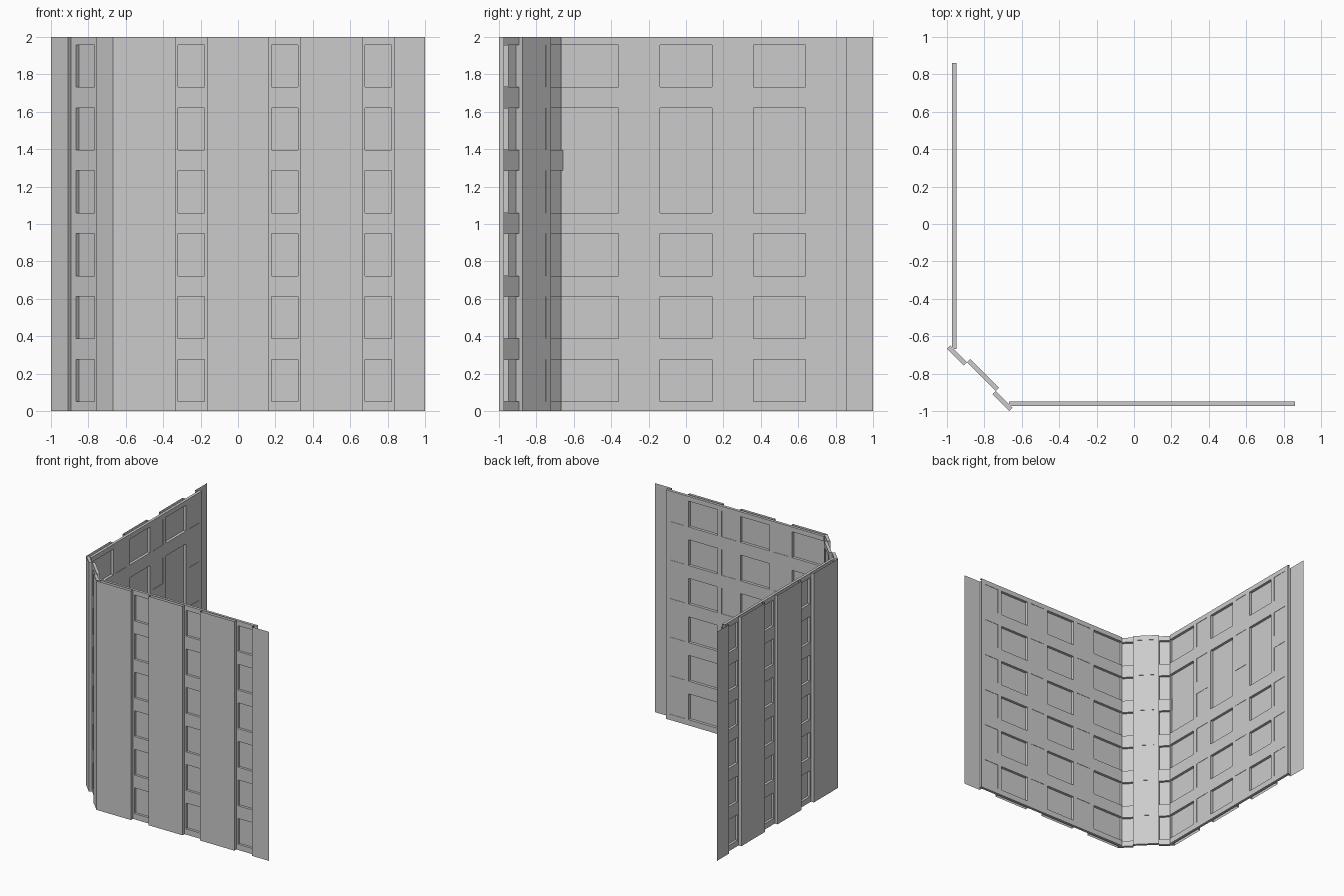
import bpy, bmesh
from mathutils import Matrix, Vector

cube = bpy.data.objects.get("Cube")
if cube:
    bpy.data.objects.remove(cube)

grey = bpy.data.materials.new("concrete_grey")
grey.use_nodes = True
COLOUR = (0.6, 0.6, 0.6, 1)
grey.diffuse_color = COLOUR
grey.node_tree.nodes["Principled BSDF"].inputs["Base Color"].default_value = COLOUR

HEIGHT = 2.0
STEP = 0.027          # relief between two layers of the facade
PANE = 0.021          # how far a pane sits inside its column
CORNER = -0.667       # where the walls meet the chamfer
ROWS = [(0.05 + 0.3366 * i, 0.275 + 0.3366 * i) for i in range(6)]


def frame(origin, along, inward):
    """Local axes of a wall: along it, inward depth, up."""
    m = Matrix((along, inward, (0, 0, 1))).transposed().to_4x4()
    m.translation = origin
    return m


class Part:
    """A mesh part drawn in wall coordinates (u along, d depth, z up)."""

    def __init__(self, name, matrix):
        self.name, self.matrix, self.bm = name, matrix, bmesh.new()

    def quad(self, points, facing):
        face = self.bm.faces.new([self.bm.verts.new(p) for p in points])
        face.normal_update()
        if face.normal.dot(Vector(facing)) < 0:
            face.normal_flip()

    def upright(self, u0, u1, z0, z1, d, side):
        self.quad([(u0, d, z0), (u1, d, z0), (u1, d, z1), (u0, d, z1)], (0, side, 0))

    def edge(self, u, z0, z1, d0, d1, side):
        self.quad([(u, d0, z0), (u, d1, z0), (u, d1, z1), (u, d0, z1)], (side, 0, 0))

    def ledge(self, u0, u1, z, d0, d1, side):
        self.quad([(u0, d0, z), (u1, d0, z), (u1, d1, z), (u0, d1, z)], (0, 0, side))

    def pierced(self, u0, u1, d, holes, side):
        """Full-height sheet with rectangular openings."""
        us = sorted({u0, u1, *(v for h in holes for v in h[:2])})
        zs = sorted({0.0, HEIGHT, *(v for h in holes for v in h[2:])})
        for a, b in zip(us, us[1:]):
            for c, e in zip(zs, zs[1:]):
                mu, mz = (a + b) / 2, (c + e) / 2
                if not any(h[0] < mu < h[1] and h[2] < mz < h[3] for h in holes):
                    self.upright(a, b, c, e, d, side)

    def reveal(self, hole, d0, d1):
        """Four inner sides of an opening."""
        u0, u1, z0, z1 = hole
        self.edge(u0, z0, z1, d0, d1, 1)
        self.edge(u1, z0, z1, d0, d1, -1)
        self.ledge(u0, u1, z0, d0, d1, 1)
        self.ledge(u0, u1, z1, d0, d1, -1)

    def finish(self):
        bmesh.ops.remove_doubles(self.bm, verts=self.bm.verts, dist=0.0005)
        self.bm.transform(self.matrix)
        if self.matrix.determinant() < 0:
            bmesh.ops.reverse_faces(self.bm, faces=self.bm.faces)
        mesh = bpy.data.meshes.new(self.name)
        self.bm.to_mesh(mesh)
        self.bm.free()
        mesh.materials.append(grey)
        bpy.context.collection.objects.link(bpy.data.objects.new(self.name, mesh))


def window_column(name, m, centre, half, d):
    """Recessed column with a stack of sunken windows; returns the openings."""
    holes = [(centre - 0.07, centre + 0.07, a, b) for a, b in ROWS]
    column = Part(name + "_column", m)
    column.pierced(centre - half, centre + half, d, holes, -1)
    panes = Part(name + "_window_panes", m)
    for h in holes:
        column.reveal(h, d, d + 0.024)
        panes.upright(*h, d + PANE, -1)
    column.finish()
    panes.finish()
    return holes


def outer_panels(name, m, spans, left_open, right_open):
    """Raised panels with returns where they border a column."""
    panels = Part(name, m)
    for i, (u0, u1) in enumerate(spans):
        panels.upright(u0, u1, 0, HEIGHT, 0, -1)
        if i or left_open:
            panels.edge(u0, 0, HEIGHT, 0, STEP, -1)
        if i < len(spans) - 1 or right_open:
            panels.edge(u1, 0, HEIGHT, 0, STEP, 1)
    panels.finish()


def inner_frame(name, m, u0, u1, d, wide, windows):
    """Ribbed inside layer: bands and mullions around the openings."""
    part = Part(name, m)
    part.pierced(u0, u1, d + 0.024, wide + windows, 1)
    for h in wide:
        part.reveal(h, d, d + 0.024)
        part.upright(*h, d, 1)
    for z, side in ((0, -1), (HEIGHT, 1)):
        part.ledge(u0, u1, z, d, d + 0.024, side)
    part.finish()


def long_wall(name, m, tall_bay):
    centres = (-0.25, 0.25, 0.75)
    windows = []
    for i, c in enumerate(centres):
        windows += window_column(f"{name}_{i + 1}", m, c, 0.085, STEP)
    edges = [CORNER] + [c + s * 0.085 for c in centres for s in (-1, 1)] + [1.0]
    outer_panels(name + "_outer_panels", m, list(zip(edges[::2], edges[1::2])), False, False)
    # One bay on the side wall spans two storeys
    rows = list(ROWS)
    if tall_bay:
        rows[3:5] = [(ROWS[3][0], ROWS[4][1])]
    bays = ((CORNER, -0.36), (-0.14, 0.14), (0.36, 0.64))
    wide = [(a, b, c, e) for a, b in bays for c, e in rows]
    inner_frame(name + "_inner_frame", m, CORNER, 0.86, STEP, wide, windows)


# Two long walls, mirrored about the chamfered corner
long_wall("front_wall", frame((0, -1, 0), (1, 0, 0), (0, 1, 0)), False)
long_wall("side_wall", frame((-1, 0, 0), (0, 1, 0), (1, 0, 0)), True)

# Chamfered corner
r = 0.5 ** 0.5
mid = (CORNER - 1) / 2
cm = frame((mid, mid, 0), (r, -r, 0), (r, r, 0))
end = (1 + CORNER) * r
half = 0.108
outer_panels("corner_outer_panels", cm, [(-end, -half), (half, end)], False, False)
corner_windows = window_column("corner", cm, 0, half, STEP - 0.002)
inner_frame("corner_window_frame", cm, -half, half, STEP - 0.002, [], corner_windows)
for label, u0, u1 in (("right", -end, -half), ("left", half, end)):
    bays = [(u0, u1, a, b) for a, b in ROWS]
    inner_frame(f"corner_{label}_bands", cm, u0, u1, 0.001, bays, [])

# Side returns of the corner window frame
returns = Part("corner_frame_returns", cm)
for s in (-1, 1):
    returns.edge(s * half, 0, HEIGHT, STEP - 0.002, STEP + 0.022, s)
returns.finish()
